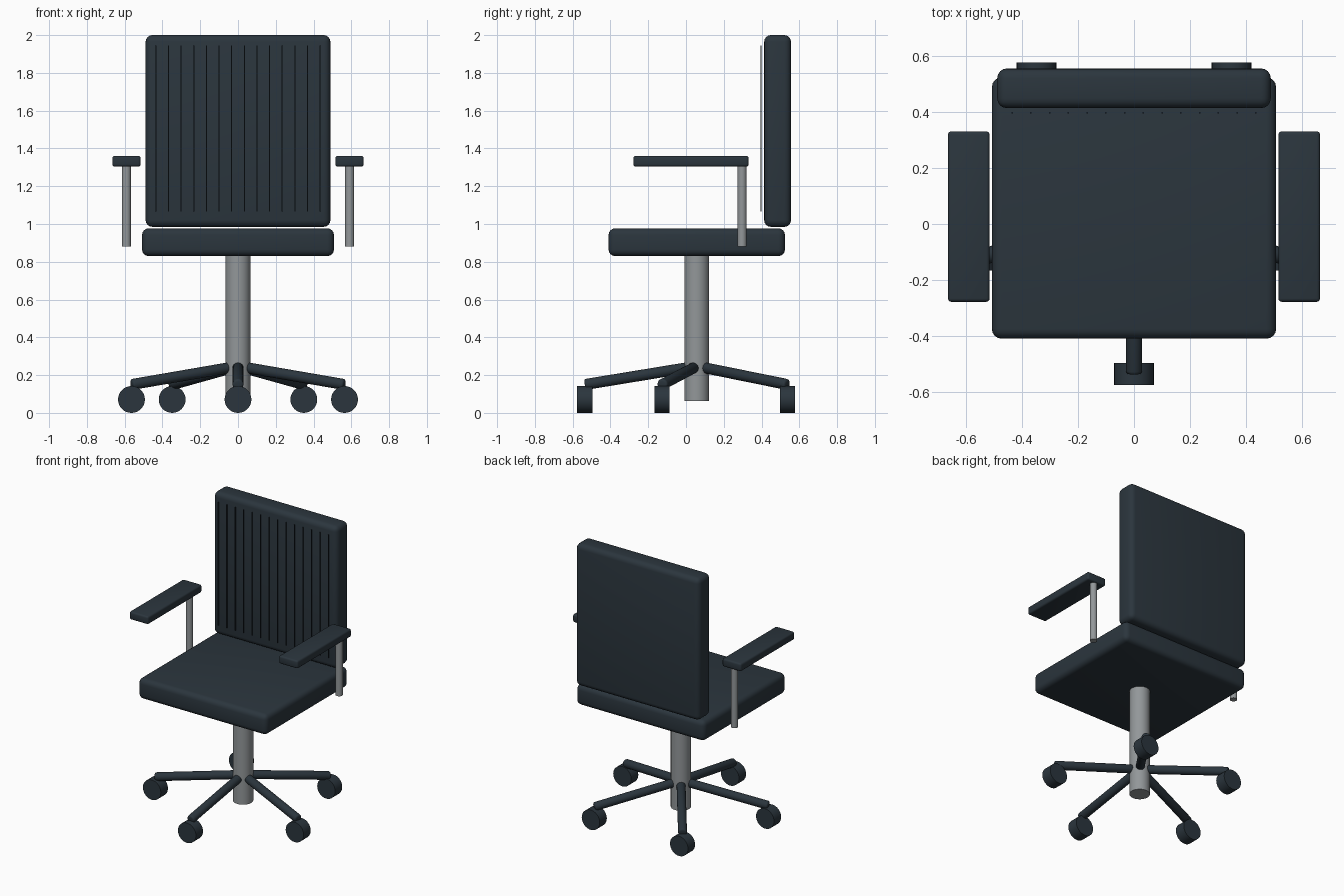
import bpy
from math import sin, cos, radians
from mathutils import Vector

if "Cube" in bpy.data.objects:
    bpy.data.objects.remove(bpy.data.objects["Cube"])


def material(name, color):
    m = bpy.data.materials.new(name)
    m.diffuse_color = color
    m.use_nodes = True
    m.node_tree.nodes["Principled BSDF"].inputs["Base Color"].default_value = m.diffuse_color
    return m


DARK = material("dark_upholstery", (0.024, 0.036, 0.047, 1))
METAL = material("brushed_metal", (0.29, 0.31, 0.32, 1))


def finish(ob, name, mat, bevel, segments):
    ob.name = name
    ob.data.materials.append(mat)
    if bevel:
        mod = ob.modifiers.new("bevel", 'BEVEL')
        mod.width, mod.segments = bevel, segments
        mod.limit_method = 'ANGLE'
        bpy.ops.object.modifier_apply(modifier=mod.name)
    bpy.ops.object.shade_smooth_by_angle(angle=radians(35))
    return ob


def box(name, lo, hi, bevel=0, segments=4, mat=DARK):
    lo, hi = Vector(lo), Vector(hi)
    bpy.ops.mesh.primitive_cube_add(size=1, location=(lo + hi) / 2)
    ob = bpy.context.object
    ob.scale = hi - lo
    bpy.ops.object.transform_apply(location=False, rotation=False, scale=True)
    return finish(ob, name, mat, bevel, segments)


def rod(name, a, b, radius, mat, bevel=0, segments=3):
    a, b = Vector(a), Vector(b)
    bpy.ops.mesh.primitive_cylinder_add(vertices=32, radius=radius, depth=(b - a).length,
                                        location=(a + b) / 2)
    ob = bpy.context.object
    ob.rotation_euler = (b - a).to_track_quat('Z', 'Y').to_euler()
    return finish(ob, name, mat, bevel, segments)


# Cushions
box("seat", (-0.508, -0.41, 0.83), (0.508, 0.524, 0.977), 0.035)
box("backrest", (-0.489, 0.414, 0.985), (0.489, 0.556, 2.0), 0.035)

# Fine stitching ribs standing just in front of the backrest
for i in range(14):
    x = (i - 6.5) * 0.067
    box(f"backrest_rib_{i + 1}", (x - 0.003, 0.395, 1.065), (x + 0.003, 0.401, 1.945))

# Armrests and their posts
for side, s in (("left", -1), ("right", 1)):
    xs = sorted((s * 0.516, s * 0.665))
    box(f"armrest_{side}", (xs[0], -0.278, 1.304), (xs[1], 0.331, 1.361), 0.012, 3)
    rod(f"armrest_post_{side}", (s * 0.591, 0.297, 0.882), (s * 0.591, 0.297, 1.31), 0.024, METAL)

# Central column
CY = 0.057
rod("column", (0, CY, 0.062), (0, CY, 0.84), 0.066, METAL)

# Five-spoke base with casters
for i in range(5):
    a = radians(-90 + 72 * i)
    d = Vector((cos(a), sin(a), 0))
    hub = Vector((0, CY, 0))
    rod(f"base_leg_{i + 1}", hub + d * 0.05 + Vector((0, 0, 0.239)),
        hub + d * 0.593 + Vector((0, 0, 0.15)), 0.029, DARK, 0.012)
    c = hub + d * 0.593 + Vector((0, 0, 0.071))
    half = Vector((0, 0.04, 0))
    rod(f"caster_{i + 1}", c - half, c + half, 0.071, DARK)
